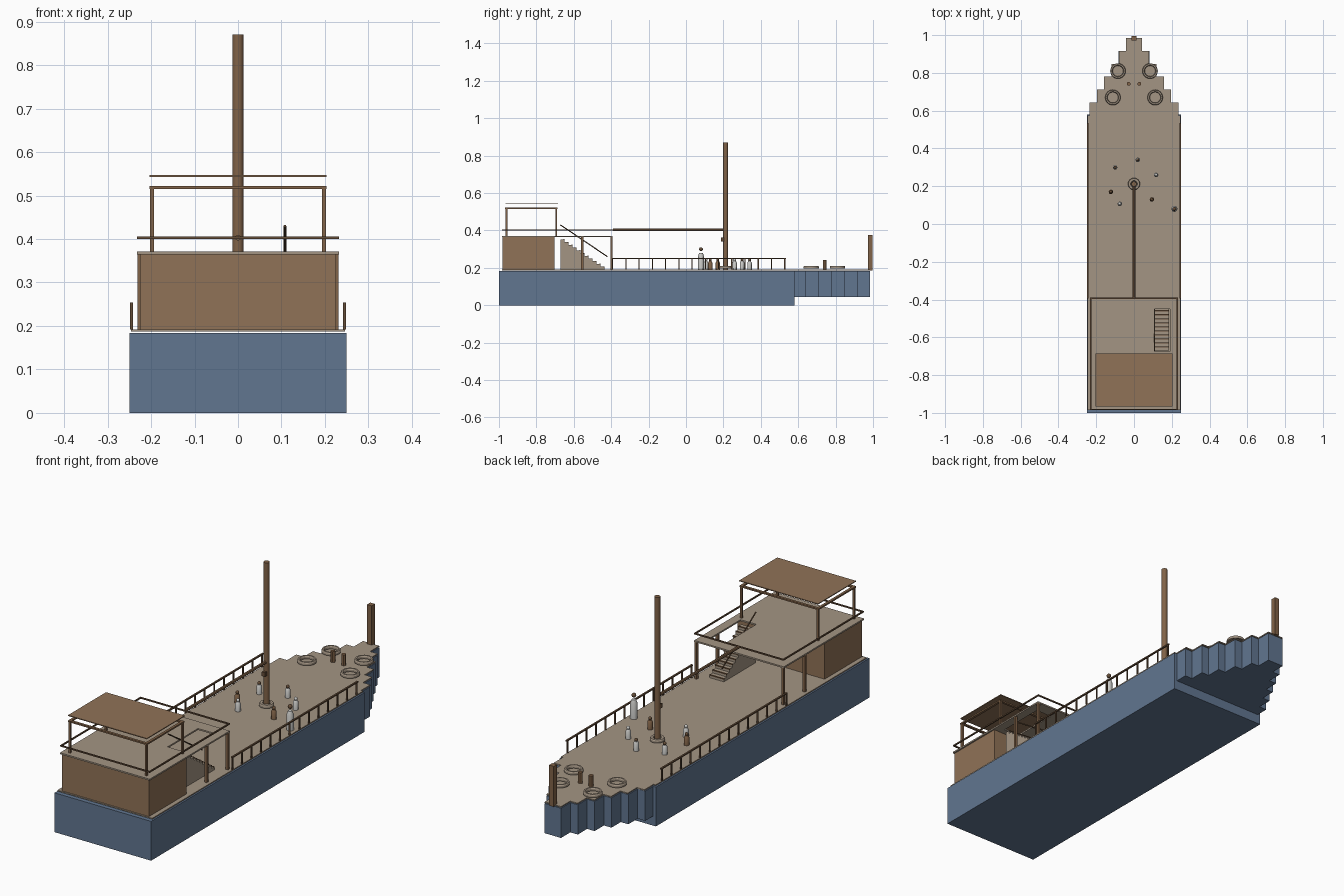
import bpy
import bmesh
from mathutils import Vector

default_cube = bpy.data.objects.get("Cube")
if default_cube:
    bpy.data.objects.remove(default_cube, do_unlink=True)


def make_material(name, red, green, blue):
    material = bpy.data.materials.new(name)
    material.use_nodes = True
    colour = (red, green, blue, 1)
    material.diffuse_color = colour
    material.node_tree.nodes["Principled BSDF"].inputs["Base Color"].default_value = colour
    return material


hull_blue = make_material("hull blue", .12, .18, .28)
deck_tan = make_material("deck tan", .37, .3, .23)
cabin_brown = make_material("cabin brown", .28, .17, .095)
timber_brown = make_material("timber brown", .22, .125, .065)
rail_brown = make_material("rail brown", .13, .075, .04)
pale_grey = make_material("pale grey", .6, .6, .58)


def finish(name, mesh_data, material, smooth=False):
    """Turn a bmesh into a named, coloured object."""
    bmesh.ops.recalc_face_normals(mesh_data, faces=mesh_data.faces)
    mesh = bpy.data.meshes.new(name)
    mesh_data.to_mesh(mesh)
    mesh_data.free()
    mesh.materials.append(material)
    part = bpy.data.objects.new(name, mesh)
    bpy.context.collection.objects.link(part)
    if smooth:
        bpy.ops.object.select_all(action="DESELECT")
        part.select_set(True)
        bpy.context.view_layer.objects.active = part
        bpy.ops.object.shade_smooth_by_angle()
    return part


def box(name, material, x_range, y_range, z_range):
    mesh_data = bmesh.new()
    bmesh.ops.create_cube(mesh_data, size=1)
    for vertex in mesh_data.verts:
        for axis, (low, high) in enumerate((x_range, y_range, z_range)):
            vertex.co[axis] = low if vertex.co[axis] < 0 else high
    return finish(name, mesh_data, material)


def rod(name, material, start, end, radius, sides=8):
    start, end = Vector(start), Vector(end)
    direction = end - start
    mesh_data = bmesh.new()
    bmesh.ops.create_cone(mesh_data, cap_ends=True, segments=sides, radius1=radius,
                          radius2=radius, depth=direction.length)
    turn = direction.to_track_quat("Z", "Y").to_matrix()
    bmesh.ops.rotate(mesh_data, verts=mesh_data.verts, matrix=turn)
    bmesh.ops.translate(mesh_data, verts=mesh_data.verts, vec=(start + end) / 2)
    return finish(name, mesh_data, material, smooth=True)


def prism(name, material, outline, low, high):
    """Extrude a plan outline upward."""
    mesh_data = bmesh.new()
    face = mesh_data.faces.new([mesh_data.verts.new((x, y, low)) for x, y in outline])
    result = bmesh.ops.extrude_face_region(mesh_data, geom=[face])
    for item in result["geom"]:
        if isinstance(item, bmesh.types.BMVert):
            item.co.z = high
    return finish(name, mesh_data, material)


def lathe(name, material, profile, centre, sides=20):
    """Spin radius and height pairs around a vertical axis."""
    bpy.ops.object.select_all(action="DESELECT")
    mesh_data = bmesh.new()
    points = [mesh_data.verts.new((r, 0, z)) for r, z in profile]
    edges = [mesh_data.edges.new(pair) for pair in zip(points, points[1:])]
    bmesh.ops.spin(mesh_data, geom=points + edges, axis=(0, 0, 1), cent=(0, 0, 0),
                   steps=sides, angle=6.283185)
    bmesh.ops.remove_doubles(mesh_data, verts=mesh_data.verts, dist=.0001)
    bmesh.ops.translate(mesh_data, verts=mesh_data.verts, vec=centre)
    return finish(name, mesh_data, material, smooth=True)


def stepped_bow(widest, start, tip):
    """Half outline of the bow, narrowing in six equal steps."""
    steps = 6
    half = []
    for i in range(steps):
        width = widest - (widest - .042) * i / (steps - 1)
        half += [(width, start + (tip - start) * i / steps),
                 (width, start + (tip - start) * (i + 1) / steps)]
    return half


def mirrored(half):
    return half + [(-x, y) for x, y in reversed(half)]


# Hull and main deck
DECK = .192
box("hull", hull_blue, (-.25, .25), (-1, .58), (0, .184))
prism("bow_hull", hull_blue, mirrored(stepped_bow(.236, .57, .985)), .045, .184)
prism("main_deck", deck_tan,
      mirrored([(.246, -.985), (.246, .575)] + stepped_bow(.235, .575, .985)), .187, DECK)

# Stern cabin with the upper deck around the stairwell
ROOF = .371
UNDER = .364
box("cabin", cabin_brown, (-.225, .225), (-.98, -.704), (DECK, UNDER))
box("cabin_roof", deck_tan, (-.232, .232), (-.985, -.675), (UNDER, ROOF))
box("upper_deck", deck_tan, (-.232, .108), (-.675, -.45), (UNDER, ROOF))
box("upper_deck_front", deck_tan, (-.232, .232), (-.45, -.392), (UNDER, ROOF))
box("upper_deck_side", deck_tan, (.19, .232), (-.675, -.45), (UNDER, ROOF))

# Stairs, descending toward the bow
count = 11
run = .235 / count
rise = (.352 - DECK) / count
for i in range(count):
    back = -.672 + i * run
    top = .352 - i * rise
    box("stair_step", deck_tan, (.11, .183), (back, back + run), (DECK, top))
    box("stair_nosing", rail_brown, (.109, .184), (back + run - .004, back + run + .002),
        (top - .004, top + .001))
rod("stair_handrail", rail_brown, (.108, -.672, .43), (.108, -.42, .26), .003)

# Posts under the upper deck and the rail above it
for side in (-1, 1):
    x = side * .225
    for y in (-.555, -.398):
        box("deck_post", timber_brown, (x - .006, x + .006), (y - .006, y + .006), (DECK, UNDER))
    x = side * .229
    box("upper_side_rail", rail_brown, (x - .003, x + .003), (-.985, -.39), (.4, .406))
for y in (-.982, -.393):
    box("upper_cross_rail", rail_brown, (-.232, .232), (y - .003, y + .003), (.4, .406))

# Canopy on four posts
for side in (-1, 1):
    x = side * .198
    for y in (-.96, -.694):
        box("canopy_post", timber_brown, (x - .005, x + .005), (y - .005, y + .005), (ROOF, .518))
    box("canopy_side_beam", timber_brown, (x - .006, x + .006), (-.967, -.687), (.515, .522))
for y in (-.96, -.694):
    box("canopy_cross_beam", timber_brown, (-.204, .204), (y - .006, y + .006), (.515, .522))
box("canopy", cabin_brown, (-.204, .204), (-.966, -.685), (.543, .547))

# Side railings
posts = 14
for side in (-1, 1):
    x = side * .245
    box("side_rail", rail_brown, (x - .004, x + .004), (-.395, .535), (.248, .254))
    for i in range(posts):
        y = -.392 + i * .92 / (posts - 1)
        box("railing_post", rail_brown, (x - .003, x + .003), (y - .003, y + .003), (DECK, .249))

# Mast, boom and bow post
rod("mast", timber_brown, (0, .212, DECK), (0, .212, .87), .013, 16)
rod("boom", timber_brown, (0, -.39, .403), (0, .21, .403), .007)
box("mast_cleat", rail_brown, (-.008, .008), (.187, .204), (.342, .362))
box("bow_post", timber_brown, (-.012, .012), (.972, .996), (.187, .376))


def ring(name, x, y, outer, inner):
    profile = [(inner, 0), (inner, .009), (inner + .003, .014), (outer - .003, .014),
               (outer, .009), (outer, 0), (inner, 0)]
    lathe(name, deck_tan, profile, (x, y, .197), 24)


# Rope coils and bollards
ring("mast_collar", 0, .212, .032, .015)
for side in (-1, 1):
    ring("front_rope_coil", side * .085, .81, .041, .028)
    ring("rear_rope_coil", side * .112, .67, .041, .028)
    rod("bollard", timber_brown, (side * .028, .742, DECK), (side * .028, .742, .243), .01, 12)


# Crew figures: tapered body with a round head
def figure(x, y, height, body, head, radius=.012):
    neck = height * .75
    lathe("crew_body", body, [(0, 0), (radius, 0), (radius, neck * .8),
                              (radius * .6, neck), (0, neck)], (x, y, DECK), 12)
    mesh_data = bmesh.new()
    bmesh.ops.create_uvsphere(mesh_data, u_segments=12, v_segments=8, radius=radius * .65)
    bmesh.ops.translate(mesh_data, verts=mesh_data.verts,
                        vec=(x, y, DECK + height - radius * .65))
    finish("crew_head", mesh_data, head, smooth=True)


for x, y, body, head in (
        (-.1, .3, pale_grey, rail_brown), (.02, .34, pale_grey, rail_brown),
        (.117, .26, pale_grey, pale_grey), (-.122, .17, timber_brown, rail_brown),
        (.095, .13, timber_brown, rail_brown), (-.075, .107, pale_grey, pale_grey)):
    figure(x, y, .058, body, head)
figure(.214, .08, .118, pale_grey, rail_brown, .016)
